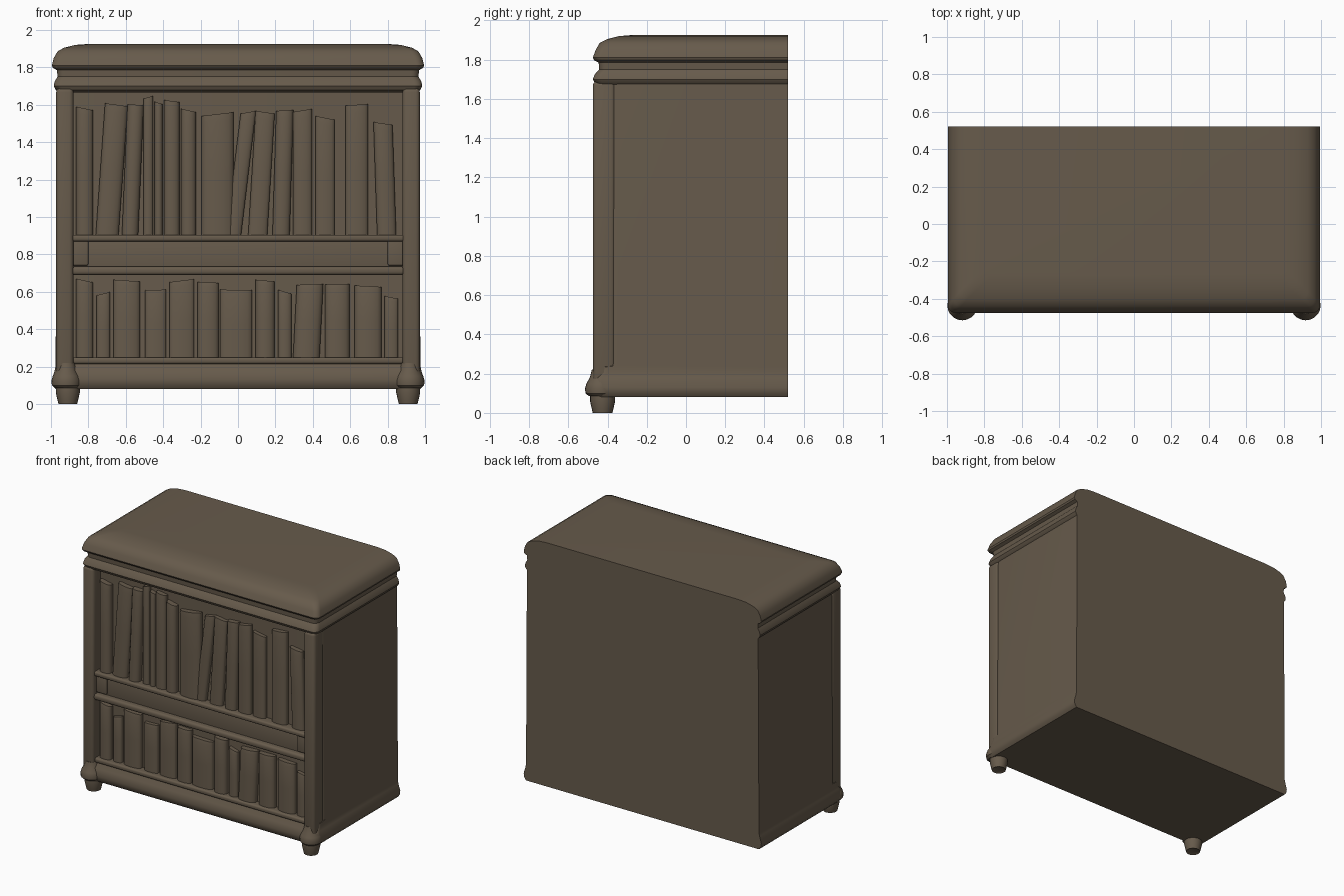
import bpy, bmesh, math, random
from mathutils import Matrix

random.seed(4)
if "Cube" in bpy.data.objects:
    bpy.data.objects.remove(bpy.data.objects["Cube"], do_unlink=True)

COLOUR = (0.135, 0.104, 0.071, 1)
wood = bpy.data.materials.new("dark_brown")
wood.use_nodes = True
wood.diffuse_color = COLOUR
bsdf = next(n for n in wood.node_tree.nodes if n.type == "BSDF_PRINCIPLED")
bsdf.inputs["Base Color"].default_value = COLOUR
bsdf.inputs["Roughness"].default_value = 0.8
BACK = 0.52


def finish(bm, name, angle=35):
    bmesh.ops.recalc_face_normals(bm, faces=bm.faces[:])
    mesh = bpy.data.meshes.new(name)
    bm.to_mesh(mesh)
    bm.free()
    mesh.materials.append(wood)
    ob = bpy.data.objects.new(name, mesh)
    bpy.context.collection.objects.link(ob)
    bpy.ops.object.select_all(action="DESELECT")
    ob.select_set(True)
    bpy.context.view_layer.objects.active = ob
    bpy.ops.object.shade_smooth_by_angle(angle=math.radians(angle))
    return ob


def loft(name, rings, angle=35):
    """Skin a list of point rings and cap both ends."""
    bm = bmesh.new()
    loops = [[bm.verts.new(p) for p in ring] for ring in rings]
    n = len(loops[0])
    for a, b in zip(loops, loops[1:]):
        for i in range(n):
            j = (i + 1) % n
            bm.faces.new((a[i], a[j], b[j], b[i]))
    bm.faces.new(loops[0])
    bm.faces.new(loops[-1])
    return finish(bm, name, angle)


def case_ring(half, front, z, r=0.04):
    """Outline with a flat back and rounded front corners."""
    pts = [(-half, BACK, z)]
    for side, start in ((-1, 180), (1, 270)):
        for k in range(6):
            a = math.radians(start + 18 * k)
            pts.append((side * (half - r) + r * math.cos(a),
                        front + r + r * math.sin(a), z))
    return pts + [(half, BACK, z)]


def turned(name, x, y, profile, sides=20):
    rings = [[(x + r * math.cos(math.tau * i / sides),
               y + r * math.sin(math.tau * i / sides), z) for i in range(sides)]
             for r, z in profile]
    return loft(name, rings, 40)


def box(name, x0, x1, y0, y1, z0, z1, bevel=0.01):
    bm = bmesh.new()
    size = Matrix.Diagonal((x1 - x0, y1 - y0, z1 - z0, 1))
    centre = Matrix.Translation(((x0 + x1) / 2, (y0 + y1) / 2, (z0 + z1) / 2))
    bmesh.ops.create_cube(bm, size=1, matrix=centre @ size)
    bmesh.ops.bevel(bm, geom=bm.edges[:], offset=bevel, segments=3,
                    profile=0.5, affect="EDGES")
    return finish(bm, name)


def book(name, x0, x1, z0, z1, lean=0):
    """Rounded spine standing against the inner wall, with a worn top."""
    mid, half = (x0 + x1) / 2, (x1 - x0) / 2 - 0.004
    front = -0.437 + random.uniform(-0.006, 0.012)
    tilt = random.uniform(-0.012, 0.012)
    rings = []
    for t in (0, 0.5, 0.94, 1):
        z = z0 + (z1 - z0) * t
        pull = 0.006 if t == 1 else 0
        ring = [(mid + half + lean * (t - 0.5), -0.36, z + tilt * t)]
        for k in range(9):
            c, s = math.cos(math.pi * k / 8), math.sin(math.pi * k / 8)
            ring.append((mid + half * c + lean * (t - 0.5),
                         -0.41 + (front + pull + 0.41) * s, z + tilt * t * c))
        ring.append((mid - half + lean * (t - 0.5), -0.36, z - tilt * t))
        rings.append(ring)
    return loft(name, rings, 45)


# Cabinet case: base moulding, recessed body
loft("cabinet_case", [case_ring(*p) for p in (
    (0.975, -0.455, 0.08), (0.99, -0.47, 0.10), (0.995, -0.475, 0.13),
    (0.98, -0.465, 0.18), (0.975, -0.445, 0.205), (0.975, -0.44, 0.235),
    (0.975, -0.39, 0.24), (0.968, -0.39, 1.68))])

# Crown: lower bead, groove, overhanging rounded top
loft("crown", [case_ring(*p) for p in (
    (0.955, -0.43, 1.665), (0.975, -0.465, 1.68), (0.985, -0.475, 1.70),
    (0.98, -0.465, 1.725), (0.965, -0.443, 1.75), (0.968, -0.445, 1.785),
    (0.99, -0.468, 1.797), (0.995, -0.475, 1.81), (0.985, -0.46, 1.85),
    (0.965, -0.44, 1.885), (0.93, -0.40, 1.905), (0.87, -0.34, 1.92),
    (0.80, -0.28, 1.925))])

# Corner posts, turned post bases and feet
for side, label in ((-1, "right"), (1, "left")):
    inner, outer = sorted((side * 0.88, side * 0.972))
    box(label + "_front_post", inner, outer, -0.475, -0.36, 0.15, 1.69, 0.022)
    turned(label + "_post_base", side * 0.918, -0.435, (
        (0.06, 0.085), (0.077, 0.10), (0.08, 0.125), (0.072, 0.15),
        (0.055, 0.18), (0.045, 0.22)))
    turned(label + "_front_foot", side * 0.91, -0.425, (
        (0.042, 0.005), (0.05, 0.0), (0.055, 0.02), (0.064, 0.06),
        (0.064, 0.085), (0.05, 0.10)))
    # Small bracket at each end of the middle panel
    inner, outer = sorted((side * 0.80, side * 0.89))
    box(label + "_panel_bracket", inner, outer, -0.437, -0.37, 0.74, 0.88)

# Middle shelf: two ledges with a set-back panel between
box("upper_ledge", -0.89, 0.89, -0.46, -0.36, 0.87, 0.905, 0.012)
box("middle_panel", -0.89, 0.89, -0.42, -0.36, 0.72, 0.88)
box("lower_ledge", -0.89, 0.89, -0.462, -0.36, 0.69, 0.735, 0.016)
box("bottom_ledge", -0.89, 0.89, -0.455, -0.36, 0.215, 0.25, 0.012)

# Books: left edge, right edge, top, lean
upper = ((-0.87, -0.77, 1.58, 0), (-0.74, -0.61, 1.60, 0.05),
         (-0.61, -0.515, 1.60, 0.03), (-0.51, -0.45, 1.64, 0),
         (-0.45, -0.40, 1.61, 0), (-0.40, -0.31, 1.62, 0),
         (-0.31, -0.22, 1.57, 0), (-0.20, -0.02, 1.55, 0),
         (-0.03, 0.06, 1.56, 0.08), (0.07, 0.18, 1.56, 0.04),
         (0.19, 0.29, 1.57, 0.02), (0.29, 0.40, 1.57, 0),
         (0.41, 0.52, 1.53, 0), (0.57, 0.70, 1.60, 0),
         (0.73, 0.84, 1.50, -0.02))
lower = ((-0.87, -0.77, 0.66, 0), (-0.76, -0.68, 0.59, 0),
         (-0.67, -0.52, 0.66, 0), (-0.50, -0.38, 0.61, 0),
         (-0.37, -0.23, 0.66, 0), (-0.22, -0.10, 0.65, 0),
         (-0.10, 0.08, 0.61, 0), (0.09, 0.20, 0.66, 0),
         (0.21, 0.29, 0.60, 0), (0.30, 0.45, 0.64, 0.02),
         (0.46, 0.60, 0.64, 0), (0.62, 0.77, 0.63, 0),
         (0.78, 0.86, 0.57, 0))
for shelf, floor, books in (("upper", 0.90, upper), ("lower", 0.245, lower)):
    for i, (x0, x1, top, lean) in enumerate(books, 1):
        book(f"{shelf}_book_{i}", x0, x1, floor, top, lean)
